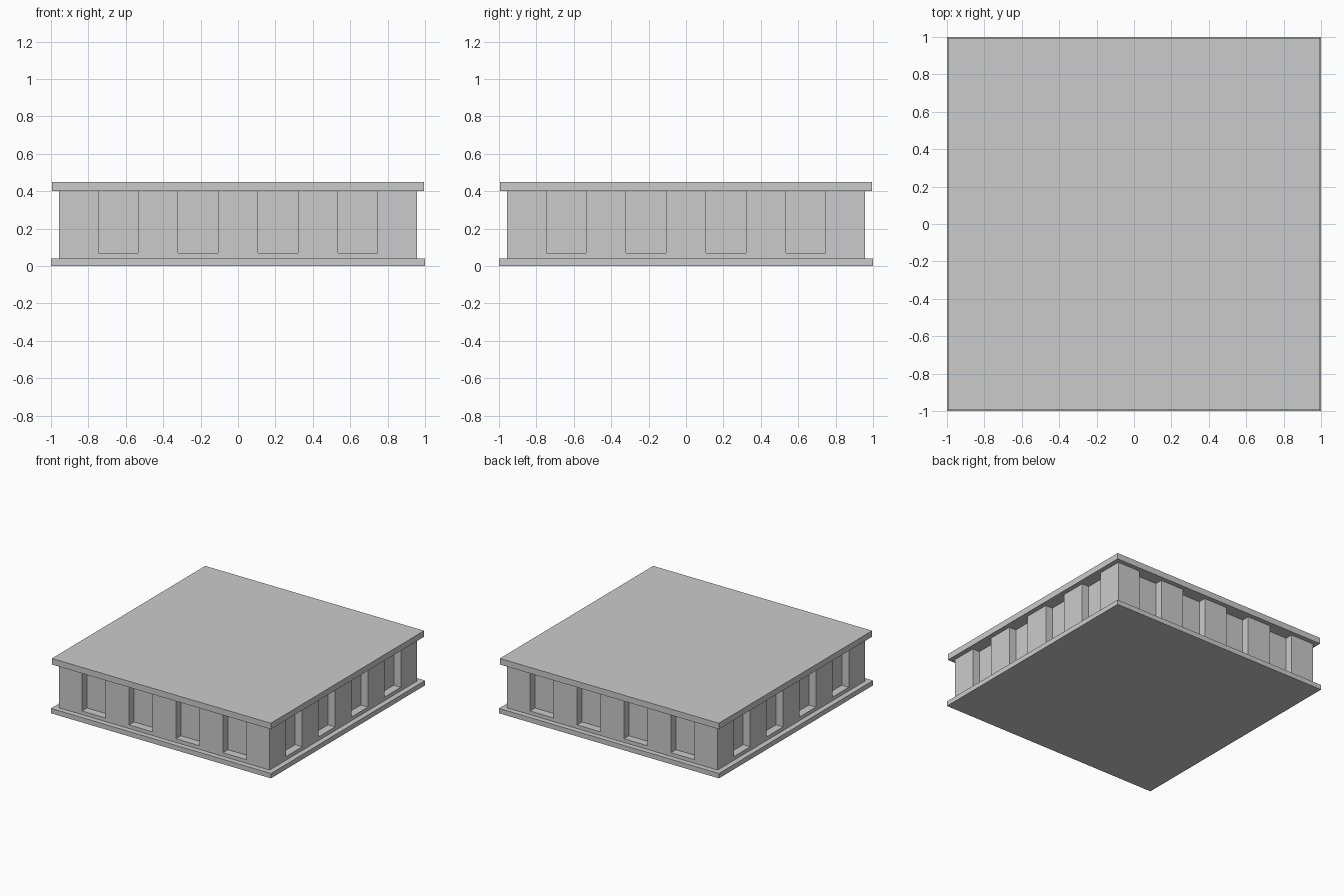
import bpy, bmesh
from mathutils import Matrix, Vector
from math import pi

if "Cube" in bpy.data.objects:
    bpy.data.objects.remove(bpy.data.objects["Cube"])

BODY = 0.957          # half width of the recessed body
STEP = 1.92 / 9       # piers and niches share one width
DEPTH = 0.064         # niche depth


def add_box(bm, lo, hi, turn=0.0):
    lo, hi = Vector(lo), Vector(hi)
    m = (Matrix.Rotation(turn, 4, 'Z') @ Matrix.Translation((lo + hi) / 2)
         @ Matrix.Diagonal((*(hi - lo), 1)))
    bmesh.ops.create_cube(bm, size=1, matrix=m)


def finish(name, bm):
    mesh = bpy.data.meshes.new(name)
    bm.to_mesh(mesh)
    bm.free()
    ob = bpy.data.objects.new(name, mesh)
    bpy.context.collection.objects.link(ob)
    return ob


def slab(name, half, z0, z1):
    bm = bmesh.new()
    add_box(bm, (-half, -half, z0), (half, half, z1))
    return finish(name, bm)


# Base plate, recessed body and overhanging top plate
slab("base_plate", 1.0, 0.0, 0.04)
body = slab("body", BODY, 0.04, 0.40)
slab("top_plate", 0.995, 0.40, 0.45)

# Four niches on each of the four sides, open up to the top plate
bm = bmesh.new()
for side in range(4):
    for i in (-3, -1, 1, 3):
        x = i * STEP
        add_box(bm, (x - STEP / 2, -BODY - 0.1, 0.07),
                (x + STEP / 2, -BODY + DEPTH, 0.5), side * pi / 2)
cutter = finish("niche_cutter", bm)
cutter.hide_render = True
cutter.hide_set(True)

mod = body.modifiers.new("niches", 'BOOLEAN')
mod.operation = 'DIFFERENCE'
mod.solver = 'EXACT'
mod.object = cutter
